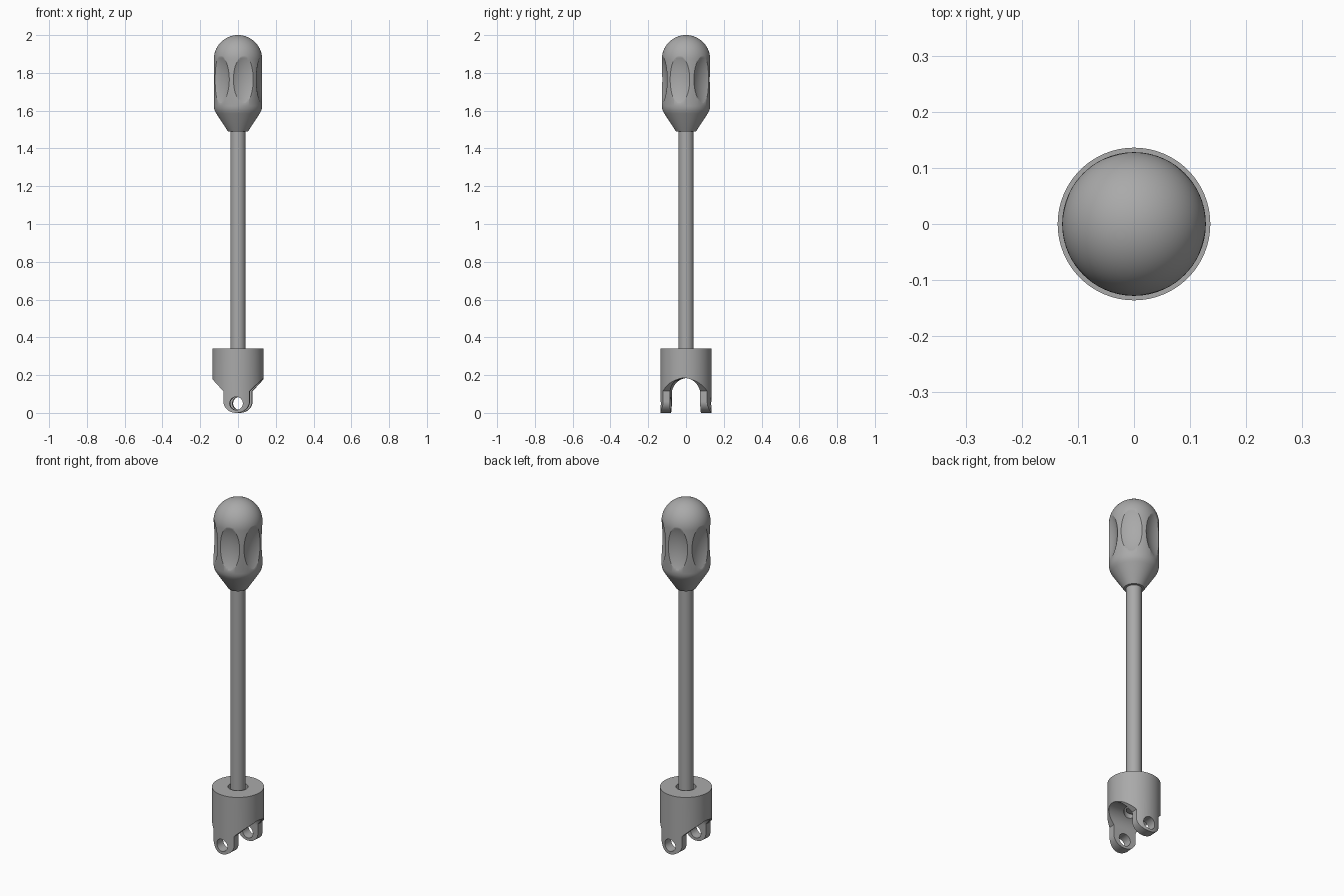
import bpy, bmesh, math
from math import sin, cos, pi, radians
from mathutils import Matrix

if "Cube" in bpy.data.objects:
    bpy.data.objects.remove(bpy.data.objects["Cube"])

grey = bpy.data.materials.new("satin_grey")
grey.use_nodes = True
colour = (0.4, 0.4, 0.4, 1)
grey.diffuse_color = colour
grey.node_tree.nodes["Principled BSDF"].inputs["Base Color"].default_value = colour


def to_object(name, bm, matrix=Matrix()):
    bmesh.ops.recalc_face_normals(bm, faces=bm.faces)
    mesh = bpy.data.meshes.new(name)
    bm.to_mesh(mesh)
    bm.free()
    mesh.transform(matrix)
    mesh.materials.append(grey)
    obj = bpy.data.objects.new(name, mesh)
    bpy.context.collection.objects.link(obj)
    return obj


def lathe(name, profile, segments=96):
    """Revolve (radius, z) points about the z axis."""
    bm = bmesh.new()
    verts = [bm.verts.new((r, 0, z)) for r, z in profile]
    edges = [bm.edges.new(pair) for pair in zip(verts, verts[1:])]
    bmesh.ops.spin(bm, geom=verts + edges, axis=(0, 0, 1), cent=(0, 0, 0),
                   angle=2 * pi, steps=segments)
    bmesh.ops.remove_doubles(bm, verts=bm.verts, dist=1e-5)
    return to_object(name, bm)


def prism(name, outline, matrix):
    """Extrude an (x, z) outline through y from -0.5 to 0.5."""
    bm = bmesh.new()
    face = bm.faces.new([bm.verts.new((x, -0.5, z)) for x, z in outline])
    new = bmesh.ops.extrude_face_region(bm, geom=[face])["geom"]
    bmesh.ops.translate(bm, vec=(0, 1, 0),
                        verts=[v for v in new if isinstance(v, bmesh.types.BMVert)])
    return to_object(name, bm, matrix)


def arc(cx, cz, rx, rz, start, end, steps):
    angles = [radians(start + (end - start) * i / steps) for i in range(steps + 1)]
    return [(cx + rx * cos(a), cz + rz * sin(a)) for a in angles]


def cut(obj, tool, operation="DIFFERENCE"):
    mod = obj.modifiers.new(tool.name, "BOOLEAN")
    mod.object, mod.operation, mod.solver = tool, operation, "EXACT"
    bpy.ops.object.select_all(action="DESELECT")
    bpy.context.view_layer.objects.active = obj
    obj.select_set(True)
    bpy.ops.object.modifier_apply(modifier=mod.name)
    bpy.data.objects.remove(tool)


# Grip: domed top, straight barrel, softened shoulder and tapered neck
grip_r = 0.128
grip = lathe("grip", [(0, 1.49), (0.053, 1.49), (0.115, 1.585), (0.122, 1.598),
                      (0.126, 1.61), (grip_r, 1.625)]
             + arc(0, 2 - grip_r, grip_r, grip_r, 0, 90, 24))

# Six finger scoops around the barrel
for i in range(6):
    angle = radians(-90 + 14 + 60 * i)
    bm = bmesh.new()
    bmesh.ops.create_uvsphere(bm, u_segments=96, v_segments=64, radius=1)
    place = (Matrix.Rotation(angle, 4, "Z") @ Matrix.Translation((0.256, 0, 1.765))
             @ Matrix.Diagonal((0.15, 0.15, 0.24, 1)))
    cut(grip, to_object("scoop", bm, place))

# Shaft
shaft = lathe("shaft", [(0, 0.185), (0.04, 0.185), (0.04, 1.5), (0, 1.5)], 64)

# Clevis: round block trimmed to two rounded lugs, turned slightly about z
turn = Matrix.Rotation(radians(-4), 4, "Z")
block_r, lug = 0.136, 0.069
clevis = lathe("clevis", [(0, 0), (block_r, 0), (block_r, 0.34), (0, 0.34)])
lugs = arc(0, 0.06, lug, 0.06, 180, 360, 32)
sides = [(lug, 0.115), (block_r, 0.182), (0.2, 0.182), (0.2, 0.4)]
cut(clevis, prism("lug_outline", lugs + sides + [(-x, z) for x, z in reversed(sides)],
                  turn), "INTERSECT")
arch = arc(0, 0.105, 0.08, 0.08, 0, 180, 40) + [(-0.08, -0.1), (0.08, -0.1)]
cut(clevis, prism("arch", arch, turn @ Matrix.Rotation(pi / 2, 4, "Z")))
cut(clevis, prism("pin_hole", arc(0, 0.05, 0.035, 0.035, 0, 350, 35), turn))
cut(clevis, lathe("bore", [(0, 0.1), (0.052, 0.1), (0.052, 0.4), (0, 0.4)], 64))

# Smooth shading with sharp edges kept
bpy.ops.object.select_all(action="DESELECT")
for obj in (grip, shaft, clevis):
    obj.select_set(True)
bpy.context.view_layer.objects.active = grip
bpy.ops.object.shade_smooth_by_angle(angle=radians(30))
